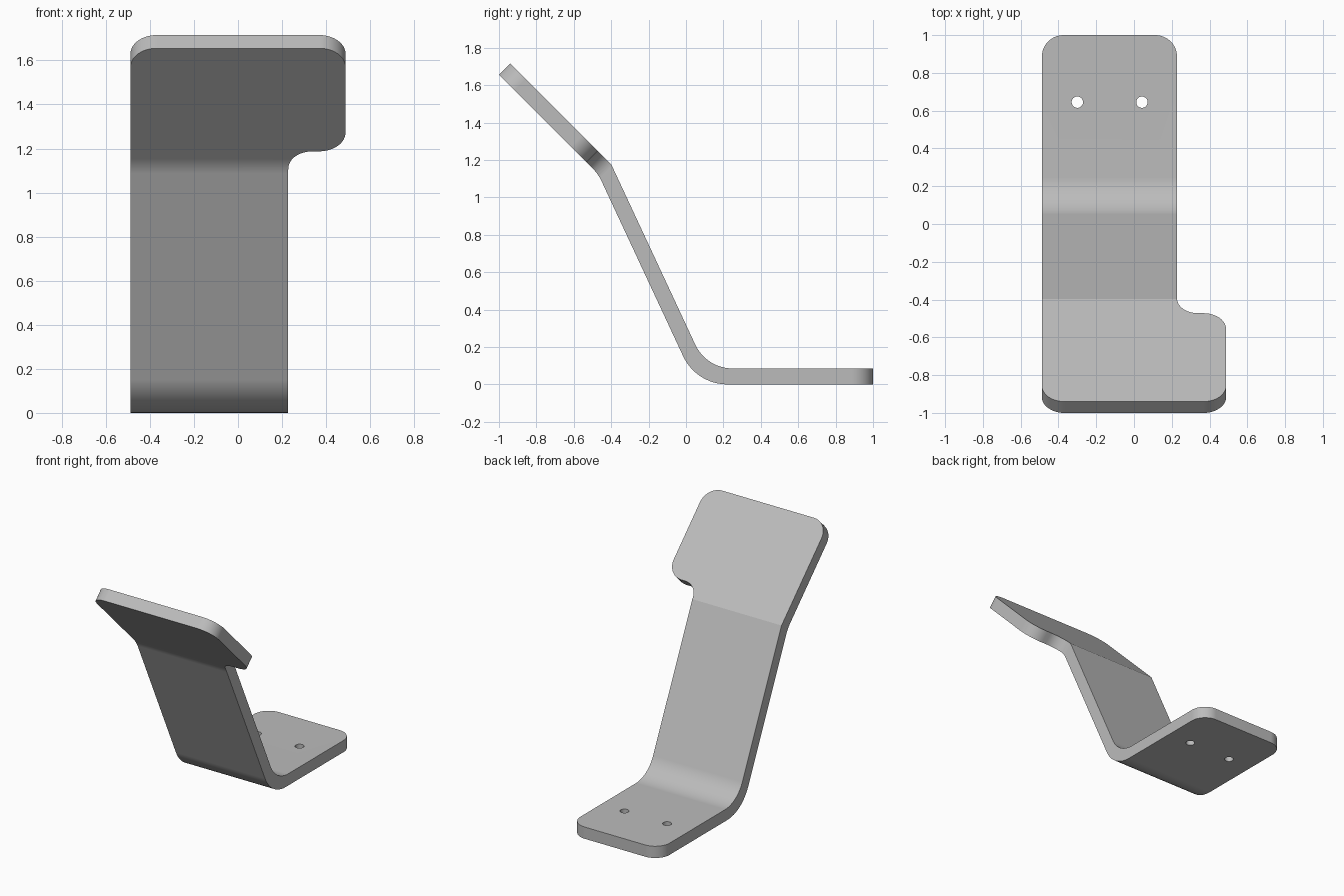
import bpy, bmesh
from math import sin, tan, radians
from mathutils import Vector, Matrix

cube = bpy.data.objects.get("Cube")
if cube:
    bpy.data.objects.remove(cube, do_unlink=True)


def rounded(corners, steps=12):
    """Outline from (u, v, radius) corners, each rounded by an arc."""
    out = []
    for i, (u, v, r) in enumerate(corners):
        p = Vector((u, v))
        if r == 0:
            out.append(p)
            continue
        a = (Vector(corners[i - 1][:2]) - p).normalized()
        b = (Vector(corners[(i + 1) % len(corners)][:2]) - p).normalized()
        half = a.angle(b) / 2
        c = p + (a + b).normalized() * r / sin(half)
        start = p + a * r / tan(half) - c
        end = p + b * r / tan(half) - c
        w = start.angle(end)
        for k in range(steps + 1):
            t = k / steps
            out.append(c + (start * sin((1 - t) * w) + end * sin(t * w)) / sin(w))
    return out


def prism(name, outline, low, high, matrix):
    bm = bmesh.new()
    face = bm.faces.new([bm.verts.new((p.x, p.y, low)) for p in outline])
    ext = bmesh.ops.extrude_face_region(bm, geom=[face])
    top = [g for g in ext["geom"] if isinstance(g, bmesh.types.BMVert)]
    bmesh.ops.translate(bm, verts=top, vec=(0, 0, high - low))
    bm.transform(matrix)
    bmesh.ops.recalc_face_normals(bm, faces=bm.faces)
    mesh = bpy.data.meshes.new(name)
    bm.to_mesh(mesh)
    bm.free()
    obj = bpy.data.objects.new(name, mesh)
    bpy.context.collection.objects.link(obj)
    return obj


def carve(obj, cutter, operation):
    """Bake a boolean into the object and drop the cutter."""
    cutter.hide_render = True
    mod = obj.modifiers.new("carve", 'BOOLEAN')
    mod.operation, mod.solver, mod.object = operation, 'EXACT', cutter
    graph = bpy.context.evaluated_depsgraph_get()
    mesh = bpy.data.meshes.new_from_object(obj.evaluated_get(graph))
    obj.modifiers.clear()
    obj.data = mesh
    bpy.data.objects.remove(cutter, do_unlink=True)


LEFT, NARROW, WIDE, ROUND = -0.488, 0.228, 0.488, 0.115

# Bent strip: side profile swept across the width
side = rounded([
    (1, 0, 0), (0.055, 0, 0.26), (-0.469, 1.124, 0.23), (-1.094, 1.749, 0),
    (-1.034, 1.809, 0), (-0.398, 1.173, 0), (0.109, 0.085, 0.22), (1, 0.085, 0)])
across = Matrix(((0, 0, 1, 0), (1, 0, 0, 0), (0, 1, 0, 0), (0, 0, 0, 1)))
bracket = prism("bent_bracket", side, -0.7, 0.7, across)

# Trim to the outline of the upper plate, with its side tab and notch
plate = Matrix.Translation((0, -0.398, 1.173)) @ Matrix.Rotation(radians(135), 4, 'X')
outline = rounded([
    (LEFT, -3, 0), (NARROW, -3, 0), (NARROW, 0.105, 0.11), (WIDE, 0.105, 0.12),
    (WIDE, 0.767, 0.12), (LEFT, 0.767, 0.12)])
carve(bracket, prism("plate_trim", outline, -3, 3, plate), 'INTERSECT')

# Round the two rear corners of the foot plate
bm = bmesh.new()
bm.from_mesh(bracket.data)
rear = [e for e in bm.edges if all(v.co.y > 0.999 for v in e.verts)
        and abs(e.verts[0].co.z - e.verts[1].co.z) > 0.05]
bmesh.ops.bevel(bm, geom=rear, offset=ROUND, segments=12, profile=0.5, affect='EDGES')
bm.to_mesh(bracket.data)
bm.free()


# Screw holes, two in each plate
def drill(x, y, radius, matrix):
    circle = [Vector((x, y)) + Matrix.Rotation(radians(9 * k), 2) @ Vector((radius, 0))
              for k in range(40)]
    carve(bracket, prism("drill", circle, -0.2, 0.2, matrix), 'DIFFERENCE')


for x in (-0.03, 0.315):
    drill(x, 0.528, 0.038, plate)
for x in (-0.3, 0.042):
    drill(x, 0.645, 0.03, Matrix.Identity(4))

# Plain grey metal
grey = bpy.data.materials.new("grey_metal")
grey.use_nodes = True
colour = (0.5, 0.5, 0.5, 1)
grey.diffuse_color = colour
grey.node_tree.nodes["Principled BSDF"].inputs["Base Color"].default_value = colour
bracket.data.materials.clear()
bracket.data.materials.append(grey)
for poly in bracket.data.polygons:
    poly.material_index = 0

# Smooth bends, crisp plate edges
bpy.ops.object.select_all(action='DESELECT')
bracket.select_set(True)
bpy.context.view_layer.objects.active = bracket
bpy.ops.object.shade_smooth_by_angle(angle=radians(15))
weighted = bracket.modifiers.new("flat_faces", 'WEIGHTED_NORMAL')
weighted.keep_sharp = True
